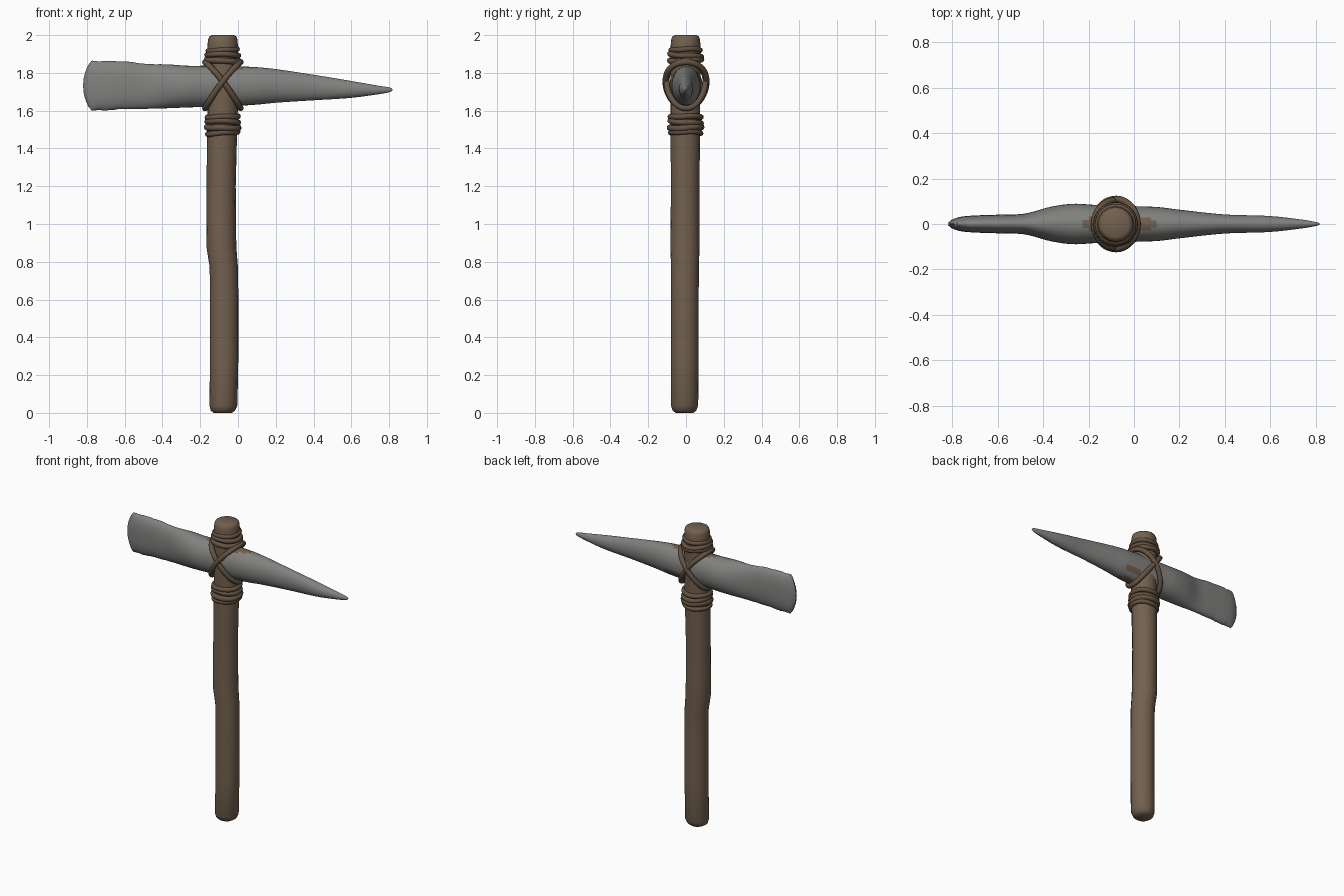
import bpy, bmesh, math, random
from mathutils import Vector

random.seed(4)
cube = bpy.data.objects.get("Cube")
if cube:
    bpy.data.objects.remove(cube, do_unlink=True)


def material(name, rgb):
    m = bpy.data.materials.new(name)
    m.use_nodes = True
    m.diffuse_color = (*rgb, 1)
    m.node_tree.nodes["Principled BSDF"].inputs["Base Color"].default_value = (*rgb, 1)
    return m


WOOD = material("brown wood", (0.17, 0.118, 0.078))
ROPE = material("dark brown cord", (0.13, 0.086, 0.055))
STONE = material("grey stone", (0.22, 0.22, 0.215))


def smooth(obj, angle=50):
    bpy.ops.object.select_all(action="DESELECT")
    obj.select_set(True)
    bpy.context.view_layer.objects.active = obj
    bpy.ops.object.shade_smooth_by_angle(angle=math.radians(angle))


def loft(name, rings, mats):
    """Skin a list of equal rings and close both ends."""
    bm = bmesh.new()
    loops = [[bm.verts.new(p) for p in ring] for ring in rings]
    n = len(loops[0])
    for a, b in zip(loops, loops[1:]):
        for i in range(n):
            j = (i + 1) % n
            bm.faces.new((a[i], a[j], b[j], b[i]))
    bm.faces.new(loops[0])
    bm.faces.new(loops[-1])
    bmesh.ops.recalc_face_normals(bm, faces=bm.faces)
    mesh = bpy.data.meshes.new(name)
    bm.to_mesh(mesh)
    bm.free()
    for m in mats:
        mesh.materials.append(m)
    obj = bpy.data.objects.new(name, mesh)
    bpy.context.collection.objects.link(obj)
    smooth(obj)
    return obj


def resample(rows, steps):
    """Smoothly interpolate rows of numbers, keeping the given rows."""
    out = []
    for k in range(len(rows) - 1):
        p = [Vector(rows[min(max(k + d, 0), len(rows) - 1)]) for d in (-1, 0, 1, 2)]
        h = p[2][0] - p[1][0]
        m1 = (p[2] - p[0]) * (h / (p[2][0] - p[0][0]))
        m2 = (p[3] - p[1]) * (h / (p[3][0] - p[1][0]))
        for s in range(steps):
            t = s / steps
            out.append(p[1] * (2*t**3 - 3*t*t + 1) + m1 * (t**3 - 2*t*t + t)
                       + p[2] * (3*t*t - 2*t**3) + m2 * (t**3 - t*t))
    out.append(Vector(rows[-1]))
    return out


def circle(n):
    return [math.tau * i / n for i in range(n)]


# Handle: slightly crooked branch, rows of (z, centre x, radius)
branch = [(0, -0.08, 0.048), (0.012, -0.08, 0.064), (0.04, -0.077, 0.074),
          (0.3, -0.073, 0.075), (0.6, -0.073, 0.075), (0.77, -0.075, 0.075),
          (0.88, -0.088, 0.079), (1.0, -0.088, 0.078), (1.2, -0.089, 0.077),
          (1.4, -0.086, 0.079), (1.6, -0.081, 0.08), (1.85, -0.081, 0.08),
          (1.94, -0.081, 0.081), (1.975, -0.081, 0.078), (1.992, -0.08, 0.072),
          (2.0, -0.08, 0.058)]
rings = []
for z, cx, r in branch:
    cy = -0.008 + 0.006 * z / 2
    rings.append([(cx + r * math.cos(a), cy + r * 0.98 * math.sin(a), z)
                  for a in circle(16)])
loft("handle", rings, [WOOD])

# Stone head: flat blade to -x, spike to +x; rows of (x, low z, high z, half depth)
stations = [(-0.792, 1.62, 1.845, 0.004), (-0.775, 1.603, 1.862, 0.02),
            (-0.73, 1.602, 1.862, 0.034), (-0.6, 1.608, 1.86, 0.041),
            (-0.48, 1.61, 1.847, 0.046), (-0.37, 1.613, 1.845, 0.075),
            (-0.27, 1.617, 1.838, 0.089), (-0.17, 1.62, 1.838, 0.084),
            (-0.07, 1.622, 1.838, 0.08), (0.1, 1.632, 1.83, 0.075),
            (0.2, 1.642, 1.82, 0.063), (0.4, 1.655, 1.79, 0.042),
            (0.6, 1.668, 1.757, 0.035), (0.75, 1.688, 1.731, 0.018),
            (0.805, 1.699, 1.722, 0.008), (0.818, 1.707, 1.714, 0.003)]
rings = []
for x, lo, hi, d in resample(stations, 7):
    blade = min(max((-x - 0.4) / 0.35, 0), 1)
    power = 1 - 0.3 * blade
    chip = random.uniform(-0.003, 0.003) * blade
    ring = []
    for a in circle(32):
        c, s = math.cos(a), math.sin(a)
        v = math.copysign(abs(s) ** power, s)
        bow = 0.028 * max(0, (-x - 0.6) / 0.19) * (1 - v * v)
        ring.append((x - bow, d * c, (lo + hi) / 2 + (hi - lo) / 2 * v + chip * s))
    rings.append(ring)
head = loft("stone_head", rings, [STONE, WOOD])

# Brown stains on the stone beside the handle
for f in head.data.polygons:
    x, y, z = f.center
    top = z > 1.74 and ((x + 0.065) / 0.17) ** 2 + (y / 0.042) ** 2 < 1
    under = z < 1.7 and ((x - 0.02) / 0.11) ** 2 + (y / 0.03) ** 2 < 1
    back = y > 0 and abs(z - 1.672) < 0.013 and 0 < x < 0.11
    if top or under or back:
        f.material_index = 1


def cord(name, points, radius):
    """Closed cord following the points."""
    cu = bpy.data.curves.new(name, "CURVE")
    cu.dimensions = "3D"
    cu.bevel_depth = radius
    cu.bevel_resolution = 3
    sp = cu.splines.new("POLY")
    sp.points.add(len(points) - 1)
    for q, p in zip(sp.points, points):
        q.co = (*p, 1)
    sp.use_cyclic_u = True
    cu.materials.append(ROPE)
    obj = bpy.data.objects.new(name, cu)
    bpy.context.collection.objects.link(obj)
    bpy.ops.object.select_all(action="DESELECT")
    obj.select_set(True)
    bpy.context.view_layer.objects.active = obj
    bpy.ops.object.convert(target="MESH")
    smooth(bpy.context.object, 80)


# Crossed lashing around head and handle
for name, side in (("lashing_left", 1), ("lashing_right", -1)):
    cord(name, [(-0.08 + side * 0.094 * math.cos(a),
                 (0.106 + 0.003 * side) * math.sin(a),
                 1.735 + 0.122 * math.cos(a) + 0.02 * math.sin(a) ** 2)
                for a in circle(48)], 0.016)

# Wrapped coils below and above the head: (height, ring radius, cord radius, tilt)
coils = [(1.482, 0.08, 0.014, 0.006), (1.511, 0.083, 0.017, -0.004),
         (1.54, 0.081, 0.016, 0.006), (1.567, 0.081, 0.015, -0.003),
         (1.868, 0.083, 0.016, 0.007), (1.893, 0.083, 0.015, -0.006),
         (1.921, 0.077, 0.014, 0.005)]
for i, (z, r, thick, tilt) in enumerate(coils):
    cord(f"wrap_{i + 1}", [(-0.081 + r * math.cos(a), -0.002 + r * math.sin(a),
                            z + tilt * math.cos(a + i) + 0.002 * math.sin(3 * a))
                           for a in circle(40)], thick)
